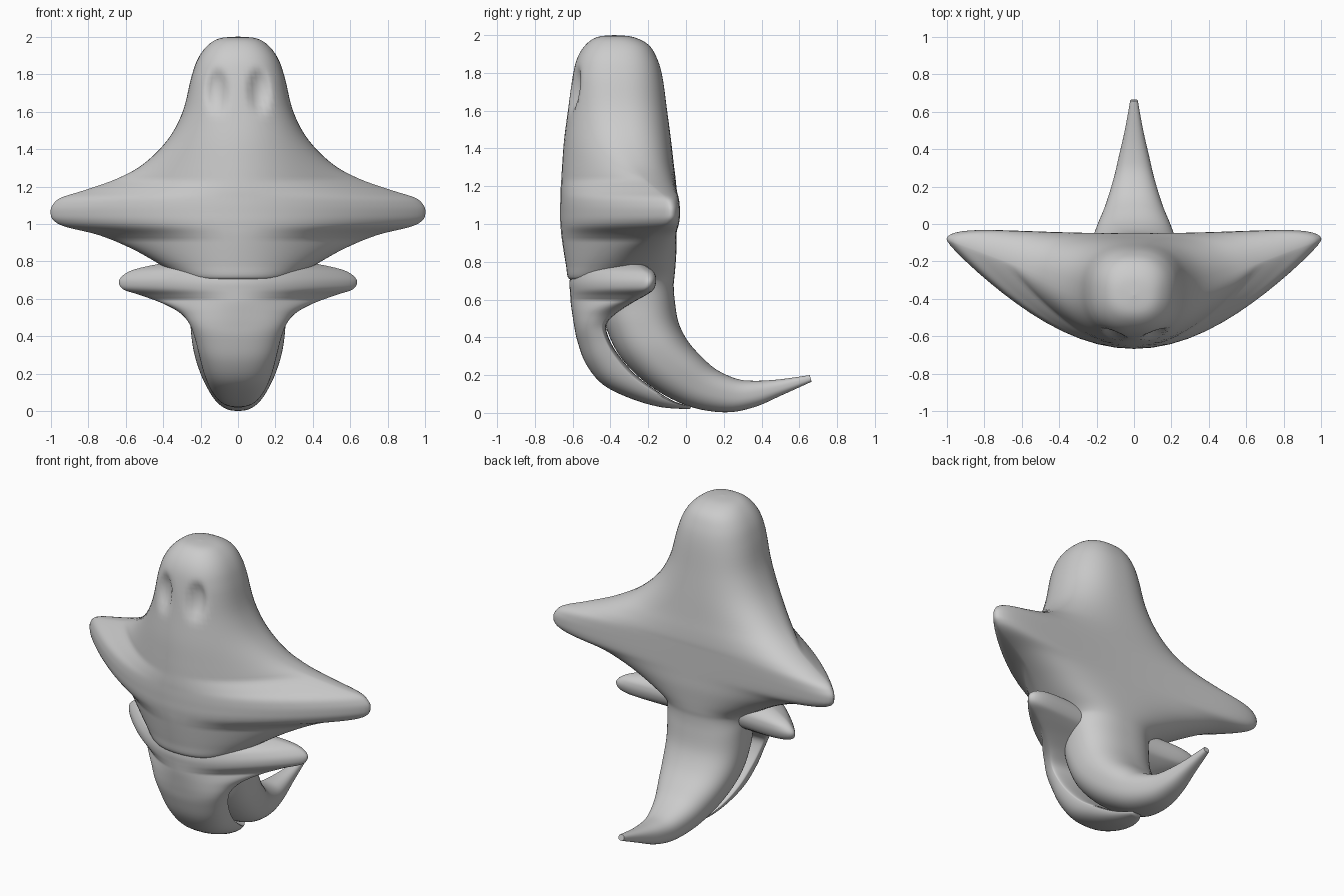
import bpy, bmesh
from math import sin, cos, pi, exp

HALF = 32   # points along each half of a cross-section
STEPS = 5   # interpolated rings between key rows


def catmull(a, b, c, d, t):
    return [0.5 * (2 * q + (r - p) * t + (2 * p - 5 * q + 4 * r - s) * t * t
                   + (3 * q - p - 3 * r + s) * t ** 3) for p, q, r, s in zip(a, b, c, d)]


def smooth_rows(rows):
    out = []
    for i in range(len(rows) - 1):
        a, d = rows[max(i - 1, 0)], rows[min(i + 2, len(rows) - 1)]
        out += [catmull(a, rows[i], rows[i + 1], d, j / STEPS) for j in range(STEPS)]
    return out + [rows[-1]]


def section(row, w0, w1, seat):
    """Ring from front point, back point and half width; wide rings sweep back into arms."""
    fy, fz, by, bz, w = row
    w = max(w, 0.002)
    k = min(max((w - w0) / (w1 - w0), 0), 1)
    s = seat + (0.95 - seat) * k
    n = 2.4
    ty, tz = fy + (by - fy) * s, fz + (bz - fz) * s
    ring = []
    for i in range(2 * HALF):
        a = -pi / 2 + pi * i / HALF
        front = i <= HALF
        u = sin(a)
        v = abs(u)
        oval = max(1 - v ** n, 0) ** (1 / n)
        if front:
            wing = 0.85 * cos(pi / 2 * v) + 0.15 * max(1 - v * v, 0) ** 0.5
            m = oval + (wing - oval) * min(1, k * 1.8)
            y, z = ty + (fy - ty) * m, tz + (fz - tz) * m
        else:
            m = oval
            y, z = ty + (by - ty) * m, tz + (bz - tz) * m
            y += 0.05 * k * v ** 2 * max(1 - v ** 6, 0) ** 0.5
        ring.append([w * u, y, z])
    return ring


def loft(name, rows, w0, w1, seat, sculpt=None):
    bm = bmesh.new()
    rings = []
    for row in smooth_rows(rows):
        pts = section(row, w0, w1, seat)
        if sculpt:
            for p in pts:
                sculpt(p)
        rings.append([bm.verts.new(p) for p in pts])
    for a, b in zip(rings, rings[1:]):
        for i in range(len(a)):
            j = (i + 1) % len(a)
            bm.faces.new((a[i], a[j], b[j], b[i]))
    bm.faces.new(rings[0])
    bm.faces.new(rings[-1])
    bmesh.ops.recalc_face_normals(bm, faces=bm.faces)
    me = bpy.data.meshes.new(name)
    bm.to_mesh(me)
    bm.free()
    ob = bpy.data.objects.new(name, me)
    bpy.context.collection.objects.link(ob)
    bpy.context.view_layer.objects.active = ob
    ob.select_set(True)
    bpy.ops.object.shade_smooth_by_angle(angle=pi / 3)
    ob.select_set(False)
    return ob


def eye_sockets(p):
    # two shallow oval hollows in the face
    if p[1] < -0.4 and p[2] > 1.4:
        d = ((abs(p[0]) - 0.11) / 0.05) ** 2 + ((p[2] - 1.71) / 0.1) ** 2
        p[1] += 0.04 * exp(-d * d)


# head, upper arms and tail: front y, front z, back y, back z, half width
body = [
    (-.38, 2.0, -.38, 2.0, 0), (-.47, 1.99, -.28, 1.99, .10),
    (-.53, 1.95, -.20, 1.95, .165), (-.575, 1.88, -.155, 1.88, .215),
    (-.60, 1.78, -.125, 1.78, .25), (-.625, 1.6, -.10, 1.6, .295),
    (-.645, 1.45, -.08, 1.45, .375), (-.655, 1.32, -.065, 1.32, .505),
    (-.66, 1.24, -.055, 1.24, .65), (-.664, 1.18, -.05, 1.18, .82),
    (-.665, 1.14, -.05, 1.14, .945), (-.666, 1.10, -.05, 1.10, .99),
    (-.666, 1.06, -.05, 1.06, 1.0), (-.666, 1.02, -.05, 1.02, .985),
    (-.664, .985, -.05, .985, .92), (-.66, .94, -.05, .94, .74),
    (-.65, .87, -.05, .87, .57), (-.635, .78, -.055, .79, .42),
    (-.62, .71, -.06, .73, .32), (-.56, .70, -.065, .68, .285),
    (-.46, .60, -.06, .60, .265), (-.43, .47, -.04, .48, .255),
    (-.35, .30, .01, .38, .24), (-.20, .15, .08, .30, .205),
    (0, .04, .16, .23, .155), (.20, .003, .27, .18, .11),
    (.36, .03, .37, .17, .08), (.51, .095, .50, .178, .048), (.665, .165, .655, .2, .02)]
loft("body_with_tail", body, .25, 1.0, .5, eye_sockets)

# lower jaw with the small arms, curling back under the tail
jaw = [
    (-.54, .80, -.27, .80, .30), (-.58, .785, -.23, .785, .43),
    (-.605, .755, -.195, .755, .56), (-.613, .72, -.18, .72, .62),
    (-.617, .685, -.18, .685, .635), (-.615, .65, -.195, .65, .61),
    (-.613, .62, -.23, .62, .52), (-.61, .58, -.30, .575, .40),
    (-.603, .53, -.37, .525, .31), (-.592, .46, -.42, .47, .26),
    (-.575, .38, -.41, .40, .232), (-.53, .26, -.36, .31, .207),
    (-.44, .15, -.27, .205, .178), (-.29, .075, -.16, .12, .14),
    (-.13, .03, -.06, .06, .09), (.02, .02, .03, .035, .03)]
loft("jaw_with_small_arms", jaw, .25, .6, .85)
